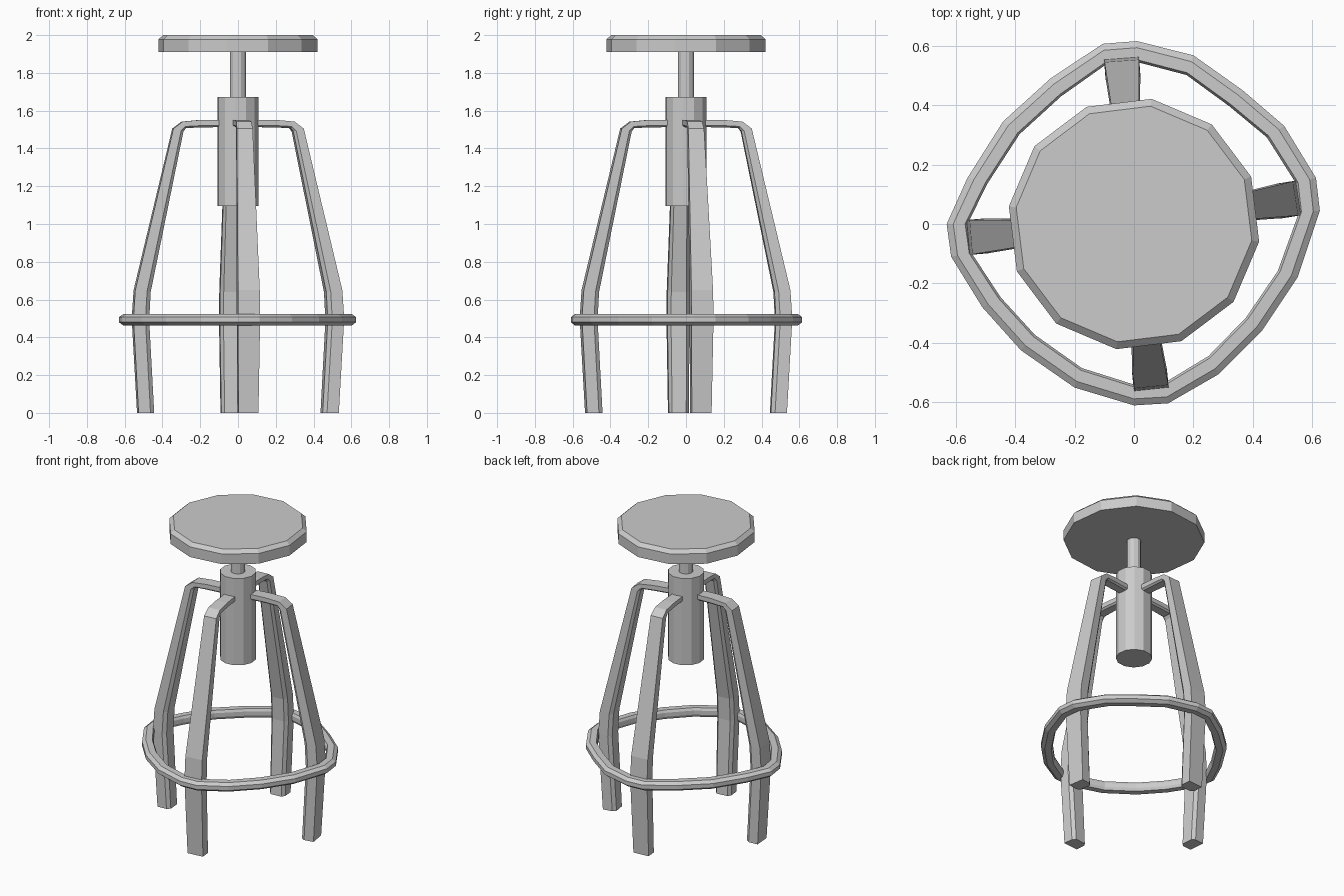
import bpy, bmesh
from math import sin, cos, radians
from mathutils import Vector

if "Cube" in bpy.data.objects:
    bpy.data.objects.remove(bpy.data.objects["Cube"])


def loft(name, sections, closed_path=False):
    """Skin a list of equal-length cross-sections; cap the ends if open."""
    bm = bmesh.new()
    loops = [[bm.verts.new(p) for p in s] for s in sections]
    n = len(loops[0])
    pairs = list(zip(loops, loops[1:]))
    if closed_path:
        pairs.append((loops[-1], loops[0]))
    else:
        bm.faces.new(loops[0])
        bm.faces.new(loops[-1])
    for a, b in pairs:
        for i in range(n):
            j = (i + 1) % n
            bm.faces.new((a[i], a[j], b[j], b[i]))
    bmesh.ops.recalc_face_normals(bm, faces=bm.faces)
    mesh = bpy.data.meshes.new(name)
    bm.to_mesh(mesh)
    bm.free()
    obj = bpy.data.objects.new(name, mesh)
    bpy.context.collection.objects.link(obj)
    return obj


def lathe(name, profile, sides=12, turn=22):
    """Stack of regular polygons given as (radius, z)."""
    angles = [radians(turn + 360 * i / sides) for i in range(sides)]
    return loft(name, [[(r * cos(a), r * sin(a), z) for a in angles] for r, z in profile])


# Seat, screw post and hub
lathe("seat", [(0.425, 1.91), (0.425, 1.978), (0.4, 2.0)])
lathe("seat_post", [(0.043, 1.6), (0.043, 1.915)])
lathe("hub", [(0.11, 1.095), (0.11, 1.672)])

# Legs: (outer r, outer z, inner r, inner z, half width) from hub to foot
leg_path = [
    (0.09, 1.552, 0.09, 1.513, 0.036),
    (0.20, 1.551, 0.20, 1.511, 0.038),
    (0.297, 1.542, 0.278, 1.508, 0.040),
    (0.346, 1.505, 0.292, 1.490, 0.042),
    (0.55, 0.65, 0.467, 0.64, 0.058),
    (0.56, 0.50, 0.475, 0.49, 0.059),
    (0.532, 0.0, 0.448, 0.0, 0.053),
]


def leg(name, angle):
    out = Vector((cos(radians(angle)), sin(radians(angle)), 0))
    side = Vector((-out.y, out.x, 0))
    up = Vector((0, 0, 1))
    sections = []
    for ro, zo, ri, zi, w in leg_path:
        a, b = out * ro + up * zo, out * ri + up * zi
        c = a.lerp(b, 0.75)
        sections.append([a + side * w, a - side * w, c - side * w,
                         b - side * w * 0.7, b + side * w * 0.7, c + side * w])
    loft(name, sections)


for name, angle in (("right_leg", 9), ("back_leg", 94.3), ("left_leg", 184.6), ("front_leg", 276)):
    leg(name, angle)

# Foot ring: rounded-square outline swept with a chamfered section
outline = [(0.625, 0.045), (0.612, 0.155), (0.505, 0.33), (0.365, 0.45), (0.2, 0.567),
           (0.01, 0.615), (-0.105, 0.606), (-0.28, 0.49), (-0.44, 0.345), (-0.56, 0.155),
           (-0.63, 0.0), (-0.615, -0.11), (-0.51, -0.28), (-0.38, -0.425), (-0.2, -0.55),
           (0.0, -0.61), (0.115, -0.603), (0.285, -0.505), (0.43, -0.36), (0.55, -0.18)]
section = [(0, 0.507), (0.022, 0.523), (0.062, 0.523), (0.07, 0.507),
           (0.07, 0.48), (0.062, 0.463), (0.022, 0.463), (0, 0.48)]
rings = []
for x, y in outline:
    d = Vector((x, y)).normalized()
    rings.append([(x - d.x * o, y - d.y * o, z) for o, z in section])
loft("foot_ring", rings, closed_path=True)
